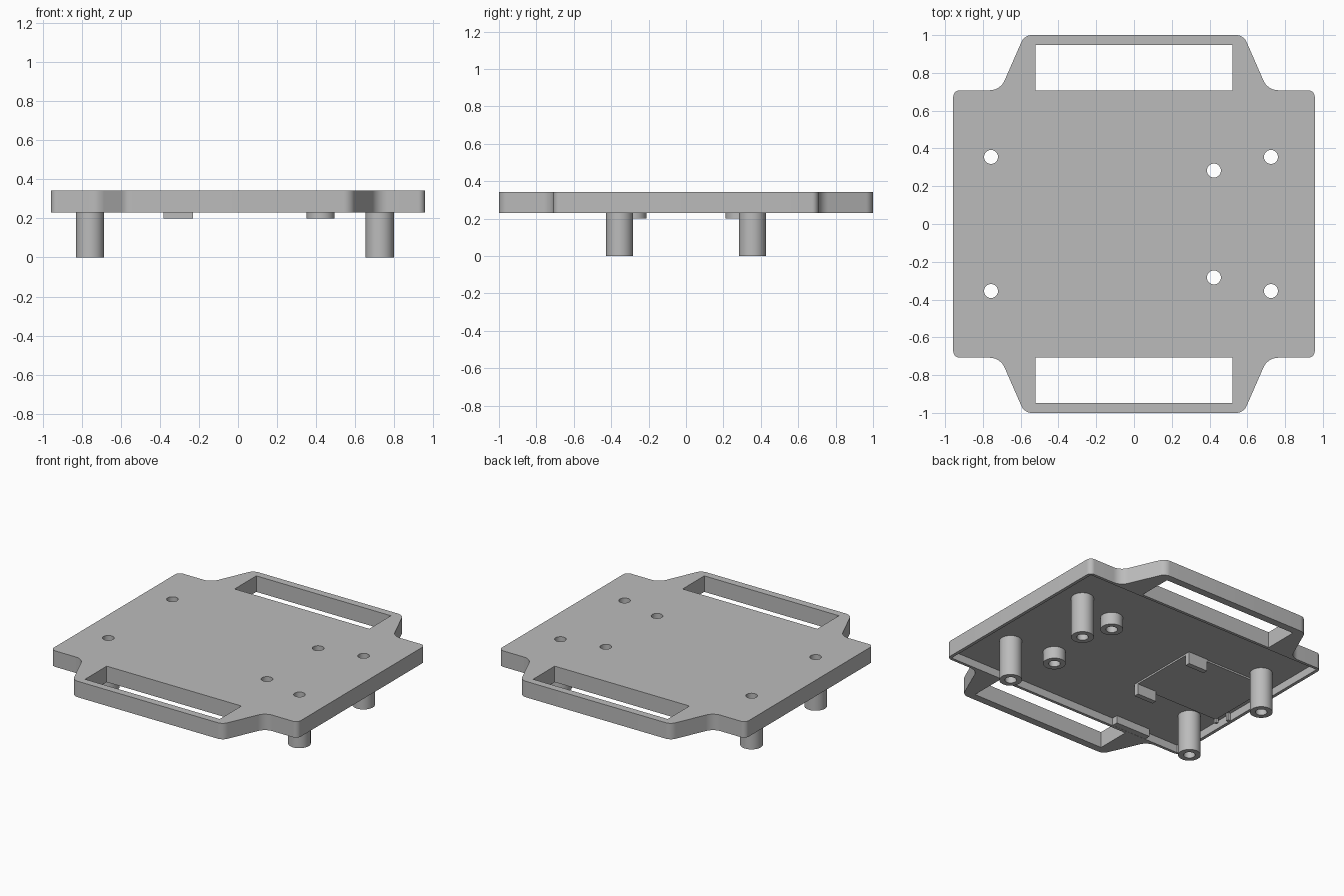
import bpy, bmesh, math
from mathutils import Vector

if "Cube" in bpy.data.objects:
    bpy.data.objects.remove(bpy.data.objects["Cube"])

TOP, RIM, CEIL = 0.343, 0.231, 0.285

grey = bpy.data.materials.new("grey plastic")
grey.use_nodes = True
colour = (0.5, 0.5, 0.5, 1)
grey.diffuse_color = colour
grey.node_tree.nodes["Principled BSDF"].inputs["Base Color"].default_value = colour


def rounded(corners, steps=8):
    """Fillet each (x, y, radius) corner of a closed outline."""
    pts = []
    for i, (x, y, r) in enumerate(corners):
        p = Vector((x, y))
        a = (Vector(corners[i - 1][:2]) - p).normalized()
        b = (Vector(corners[(i + 1) % len(corners)][:2]) - p).normalized()
        half = a.angle(b) / 2
        c = p + (a + b).normalized() * r / math.sin(half)
        start = p + a * r / math.tan(half) - c
        end = p + b * r / math.tan(half) - c
        turn = math.atan2(start.x * end.y - start.y * end.x, start.dot(end))
        for k in range(steps + 1):
            t = turn * k / steps
            pts.append((c.x + start.x * math.cos(t) - start.y * math.sin(t),
                        c.y + start.x * math.sin(t) + start.y * math.cos(t)))
    return pts


def prism(name, pts, z0, z1):
    bm = bmesh.new()
    face = bm.faces.new([bm.verts.new((x, y, z0)) for x, y in pts])
    ext = bmesh.ops.extrude_face_region(bm, geom=[face])
    verts = [g for g in ext["geom"] if isinstance(g, bmesh.types.BMVert)]
    bmesh.ops.translate(bm, verts=verts, vec=(0, 0, z1 - z0))
    bmesh.ops.recalc_face_normals(bm, faces=bm.faces)
    mesh = bpy.data.meshes.new(name)
    bm.to_mesh(mesh)
    bm.free()
    mesh.materials.append(grey)
    obj = bpy.data.objects.new(name, mesh)
    bpy.context.collection.objects.link(obj)
    return obj


def box(name, x0, x1, y0, y1, z0, z1):
    return prism(name, [(x0, y0), (x1, y0), (x1, y1), (x0, y1)], z0, z1)


def cylinder(name, x, y, r, z0, z1, n=40):
    ring = [(x + r * math.cos(math.tau * i / n), y + r * math.sin(math.tau * i / n))
            for i in range(n)]
    return prism(name, ring, z0, z1)


def cut(obj, cutter):
    mod = obj.modifiers.new("cut", "BOOLEAN")
    mod.operation, mod.solver, mod.object = "DIFFERENCE", "EXACT", cutter
    bpy.context.view_layer.objects.active = obj
    bpy.ops.object.modifier_apply(modifier=mod.name)


def smooth(obj):
    bpy.ops.object.select_all(action="DESELECT")
    obj.select_set(True)
    bpy.context.view_layer.objects.active = obj
    bpy.ops.object.shade_smooth_by_angle(angle=math.radians(30))


# Plate outline: one quadrant mirrored into four
quadrant = [(0.957, 0.708, 0.035), (0.708, 0.708, 0.085), (0.58, 1.0, 0.06)]
upper = quadrant + [(-x, y, r) for x, y, r in reversed(quadrant)]
outline = upper + [(x, -y, r) for x, y, r in reversed(upper)]
plate = prism("plate", rounded(outline), RIM, TOP)

# Hollow underside and the two handle slots
cutters = [box("pocket_cutter", -0.935, 0.935, -0.688, 0.688, RIM - 0.1, CEIL)]
for s in (-1, 1):
    y0, y1 = sorted((s * 0.708, s * 0.948))
    cutters.append(box("slot_cutter", -0.522, 0.522, y0, y1, 0, 0.5))

# Hollow legs and short standoffs, drilled through the plate
for name, x, y, z in (("leg", -0.757, 0.355, 0), ("leg", 0.725, 0.355, 0),
                      ("standoff", 0.423, 0.283, 0.2)):
    for side, s in (("front", -1), ("back", 1)):
        end = "left" if x > 0 else "right"
        drill = cylinder("drill_cutter", x, s * y, 0.037, -0.1, 0.5)
        post = cylinder(f"{side}_{end}_{name}", x, s * y, 0.072, z, CEIL + 0.01)
        cut(post, drill)
        smooth(post)
        cutters.append(drill)

for c in cutters:
    cut(plate, c)
    bpy.data.objects.remove(c)
smooth(plate)

# Board seat with its corner stops and end pins
box("board_seat", -0.9, -0.23, -0.265, 0.265, CEIL - 0.012, CEIL + 0.01)
for side, s in (("front", -1), ("back", 1)):
    y0, y1 = sorted((s * 0.235, s * 0.27))
    box(f"{side}_board_stop", -0.38, -0.23, y0, y1, 0.2, CEIL + 0.01)
    y0, y1 = sorted((s * 0.25, s * 0.27))
    box(f"{side}_board_pin", -0.91, -0.89, y0, y1, 0.245, CEIL + 0.01)
    y0, y1 = sorted((s * 0.16, s * 0.18))
    box(f"{side}_port_rib", -0.94, -0.915, y0, y1, RIM + 0.001, CEIL + 0.01)

# Thickened part of the front rim
box("rim_block", -0.67, -0.4, -0.695, -0.645, RIM + 0.001, CEIL + 0.01)
